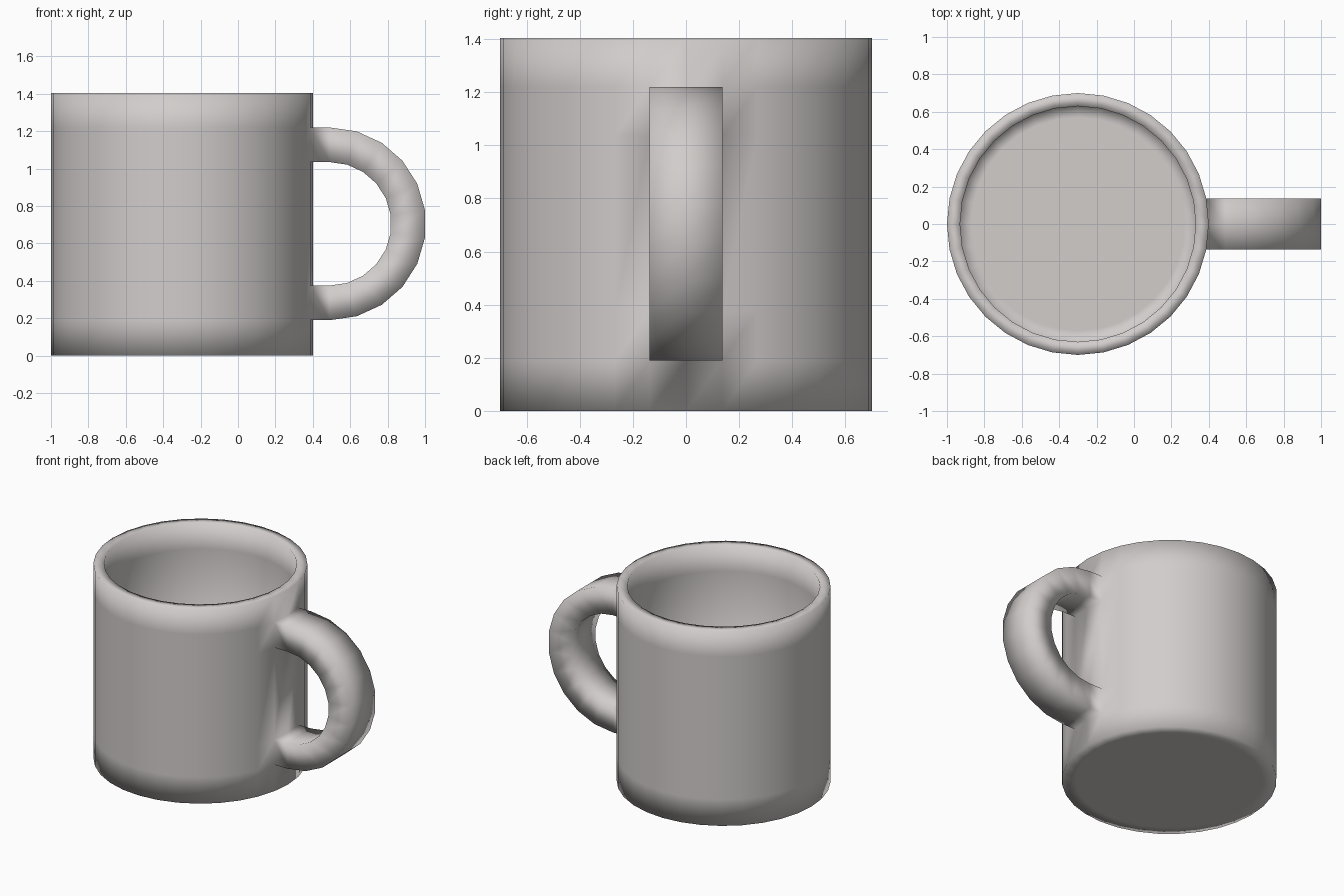
import bpy, bmesh, math

if "Cube" in bpy.data.objects:
    bpy.data.objects.remove(bpy.data.objects["Cube"])

SIDES, CX = 32, -0.3
bm = bmesh.new()

def ring(r, z):
    return [bm.verts.new((CX + r * math.cos(2 * math.pi * i / SIDES),
                          r * math.sin(2 * math.pi * i / SIDES), z)) for i in range(SIDES)]

# Body profile: underside, outer wall, rim, inner wall, inner floor
profile = [(0.61, 0), (0.70, 0), (0.70, 0.19), (0.70, 0.375), (0.70, 1.035), (0.70, 1.22),
           (0.70, 1.405), (0.63, 1.405), (0.63, 1.22), (0.63, 0.08), (0.57, 0.08)]
rings = [ring(r, z) for r, z in profile]
for k in range(len(rings) - 1):
    a, b = rings[k], rings[k + 1]
    for i in range(SIDES):
        # leave openings where the handle grows out of the wall
        if k in (2, 4) and i in (0, SIDES - 1):
            continue
        j = (i + 1) % SIDES
        bm.faces.new((a[i], a[j], b[j], b[i]))
bm.faces.new(rings[0][::-1])
bm.faces.new(rings[-1])

# Handle: rectangular strip swept along a half circle between the openings
def loop(lower, upper):
    idx = (-1, 0, 1)
    return [lower[i] for i in idx] + [upper[i] for i in reversed(idx)]

HX, HZ, RI, RO, STEPS, W = 0.49, 0.705, 0.33, 0.515, 11, 0.1366
sections = [loop(rings[4], rings[5])]
for s in range(STEPS + 1):
    t = math.pi / 2 - math.pi * s / STEPS
    sections.append([bm.verts.new((HX + r * math.cos(t), y, HZ + r * math.sin(t)))
                     for r, y in ((RI, -W), (RI, 0), (RI, W), (RO, W), (RO, 0), (RO, -W))])
sections.append(loop(rings[3], rings[2]))
for a, b in zip(sections, sections[1:]):
    for i in range(6):
        j = (i + 1) % 6
        bm.faces.new((a[i], a[j], b[j], b[i]))

bmesh.ops.recalc_face_normals(bm, faces=bm.faces)
for f in bm.faces:
    f.smooth = True
mesh = bpy.data.meshes.new("mug")
bm.to_mesh(mesh)
bm.free()
mug = bpy.data.objects.new("mug", mesh)
bpy.context.collection.objects.link(mug)

# Glaze colour
mat = bpy.data.materials.new("warm_light_grey")
mat.diffuse_color = (0.64, 0.61, 0.60, 1)
mat.use_nodes = True
mat.node_tree.nodes["Principled BSDF"].inputs["Base Color"].default_value = mat.diffuse_color
mesh.materials.append(mat)
